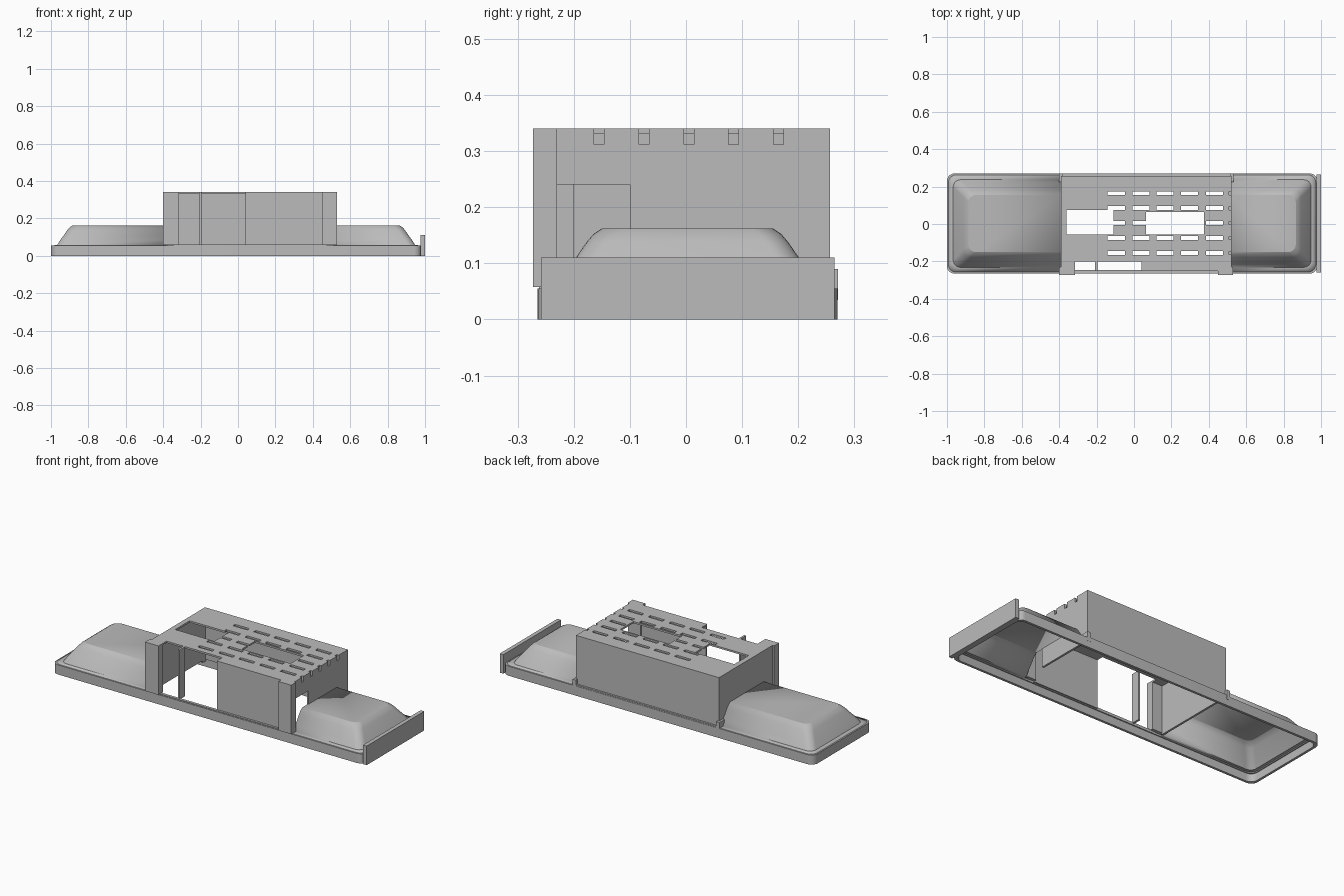
import bpy, bmesh, math
from mathutils import Vector

if "Cube" in bpy.data.objects:
    bpy.data.objects.remove(bpy.data.objects["Cube"])

grey = bpy.data.materials.new("housing grey")
grey.use_nodes = True
grey.diffuse_color = (0.5, 0.5, 0.5, 1)
grey.node_tree.nodes["Principled BSDF"].inputs["Base Color"].default_value = (0.5, 0.5, 0.5, 1)


def finish(name, bm, smooth=False):
    bmesh.ops.recalc_face_normals(bm, faces=bm.faces)
    mesh = bpy.data.meshes.new(name)
    bm.to_mesh(mesh)
    bm.free()
    mesh.materials.append(grey)
    ob = bpy.data.objects.new(name, mesh)
    bpy.context.collection.objects.link(ob)
    if smooth:
        bpy.ops.object.select_all(action="DESELECT")
        ob.select_set(True)
        bpy.context.view_layer.objects.active = ob
        bpy.ops.object.shade_smooth_by_angle(angle=math.radians(25))
    return ob


def block(name, x0, x1, y0, y1, z0, z1):
    bm = bmesh.new()
    bmesh.ops.create_cube(bm, size=1)
    for v in bm.verts:
        v.co = Vector(((x0 + x1) / 2 + v.co.x * (x1 - x0),
                       (y0 + y1) / 2 + v.co.y * (y1 - y0),
                       (z0 + z1) / 2 + v.co.z * (z1 - z0)))
    return finish(name, bm)


def plate(name, axis, at, thick, rect, holes=()):
    """Flat panel across one axis, with rectangular openings (u0, v0, u1, v1)."""
    rects = [rect, *holes]
    us = sorted({min(max(r[i], rect[0]), rect[2]) for r in rects for i in (0, 2)})
    vs = sorted({min(max(r[i], rect[1]), rect[3]) for r in rects for i in (1, 3)})
    place = {"x": lambda u, v: (at, u, v), "y": lambda u, v: (u, at, v),
             "z": lambda u, v: (u, v, at)}[axis]
    bm = bmesh.new()
    grid = {(u, v): bm.verts.new(place(u, v)) for u in us for v in vs}
    for a, b in zip(us, us[1:]):
        for c, d in zip(vs, vs[1:]):
            mu, mv = (a + b) / 2, (c + d) / 2
            if not any(h[0] < mu < h[2] and h[1] < mv < h[3] for h in holes):
                bm.faces.new([grid[a, c], grid[b, c], grid[b, d], grid[a, d]])
    bmesh.ops.delete(bm, geom=[v for v in bm.verts if not v.link_faces], context="VERTS")
    out = bmesh.ops.extrude_face_region(bm, geom=bm.faces[:], use_keep_orig=True)
    shift = Vector([thick if k == axis else 0 for k in "xyz"])
    for v in out["geom"]:
        if isinstance(v, bmesh.types.BMVert):
            v.co += shift
    return finish(name, bm)


# Tray outline shared by the rim and the domes
X0, X1, Y0, Y1 = -1.0, 0.98, -0.265, 0.27


def ring(bm, inset, z, radius=0.04, steps=6):
    verts = []
    corners = [(X1, Y1), (X0, Y1), (X0, Y0), (X1, Y0)]
    for i, (cx, cy) in enumerate(corners):
        sx, sy = (1 if cx > 0 else -1), (1 if cy > 0 else -1)
        for k in range(steps + 1):
            a = math.pi / 2 * (i + k / steps)
            verts.append(bm.verts.new((cx - sx * (inset + radius) + radius * math.cos(a),
                                       cy - sy * (inset + radius) + radius * math.sin(a), z)))
    return verts


def bridge(bm, a, b):
    n = len(a)
    for i in range(n):
        bm.faces.new([a[i], a[(i + 1) % n], b[(i + 1) % n], b[i]])


# Tray rim: hollow wall with an inward flange
bm = bmesh.new()
section = [(0, 0), (0, 0.055), (0.02, 0.055), (0.02, 0.045), (0.014, 0.045), (0.014, 0)]
rings = [ring(bm, o, z) for o, z in section]
for i in range(len(rings)):
    bridge(bm, rings[i], rings[(i + 1) % len(rings)])
finish("tray_rim", bm, True)

# Hollow domes on both sides of the box
DOME = [(0.008, 0.056), (0.033, 0.057), (0.05, 0.085), (0.07, 0.112),
        (0.088, 0.138), (0.1, 0.152), (0.115, 0.162)]
for name, cut, side in (("right_dome", -0.385, -1), ("left_dome", 0.515, 1)):
    bm = bmesh.new()
    rings = [ring(bm, o, z) for o, z in DOME]
    for a, b in zip(rings, rings[1:]):
        bridge(bm, a, b)
    bm.faces.new(rings[-1])
    bmesh.ops.bisect_plane(bm, geom=bm.verts[:] + bm.edges[:] + bm.faces[:],
                           plane_co=(cut, 0, 0), plane_no=(side, 0, 0), clear_inner=True)
    dome = finish(name, bm, True)
    shell = dome.modifiers.new("shell", "SOLIDIFY")
    shell.thickness = 0.006
    shell.offset = -1

block("end_plate", 0.977, 1.0, -0.258, 0.265, 0, 0.11)

# Box top with vent slots, two windows and a front cutaway
rows = [-0.155, -0.075, 0.005, 0.085, 0.165]
cols = [-0.095, 0.037, 0.165, 0.297, 0.43]
slots = [(x - 0.046, y - 0.01, x + 0.046, y + 0.01) for x in cols for y in rows]
windows = [(-0.36, -0.057, -0.11, 0.075), (0.063, -0.055, 0.373, 0.065)]
plate("box_top", "z", 0.33, 0.01, (-0.378, -0.25, 0.508, 0.245),
      slots + windows + [(-0.315, -0.25, 0.04, -0.2)])

# Box walls
notches = [(y - 0.009, 0.312, y + 0.009, 0.34) for y in rows]
plate("box_left_wall", "x", 0.508, 0.012, (-0.235, 0.05, 0.257, 0.34),
      notches + [(-0.23, 0.05, -0.1, 0.24)])
plate("box_right_wall", "x", -0.39, 0.012, (-0.235, 0.05, 0.257, 0.34))
plate("box_back_wall", "y", 0.245, 0.012, (-0.378, 0.05, 0.508, 0.34))
plate("box_front_wall", "y", -0.25, 0.012, (0.04, 0.05, 0.455, 0.34))
block("front_divider", -0.208, -0.196, -0.25, -0.2, 0.055, 0.34)
block("front_sill", -0.345, 0.475, -0.262, -0.246, 0.05, 0.061)

# Mounting posts with two screw holes each
for name, x0, x1, xh in (("right_post", -0.4, -0.315, -0.357), ("left_post", 0.45, 0.53, 0.488)):
    post = block(name, x0, x1, -0.273, -0.23, 0.058, 0.34)
    for z in (0.145, 0.275):
        bm = bmesh.new()
        bmesh.ops.create_cone(bm, cap_ends=True, segments=24, radius1=0.02, radius2=0.02, depth=0.06)
        for v in bm.verts:
            v.co = Vector((xh + v.co.x, -0.273 + v.co.z, z + v.co.y))
        cutter = finish(name + "_hole_cutter", bm)
        cutter.hide_render = True
        cutter.hide_set(True)
        hole = post.modifiers.new("screw hole", "BOOLEAN")
        hole.object = cutter
        hole.operation = "DIFFERENCE"
        hole.solver = "EXACT"

# Clip tabs at the back corners and a ledge between them
for name, x0 in (("right_clip", -0.402), ("left_clip", 0.512)):
    block(name, x0, x0 + 0.02, 0.225, 0.271, 0.035, 0.09)
block("back_ledge", -0.385, 0.515, 0.25, 0.268, 0.05, 0.062)
